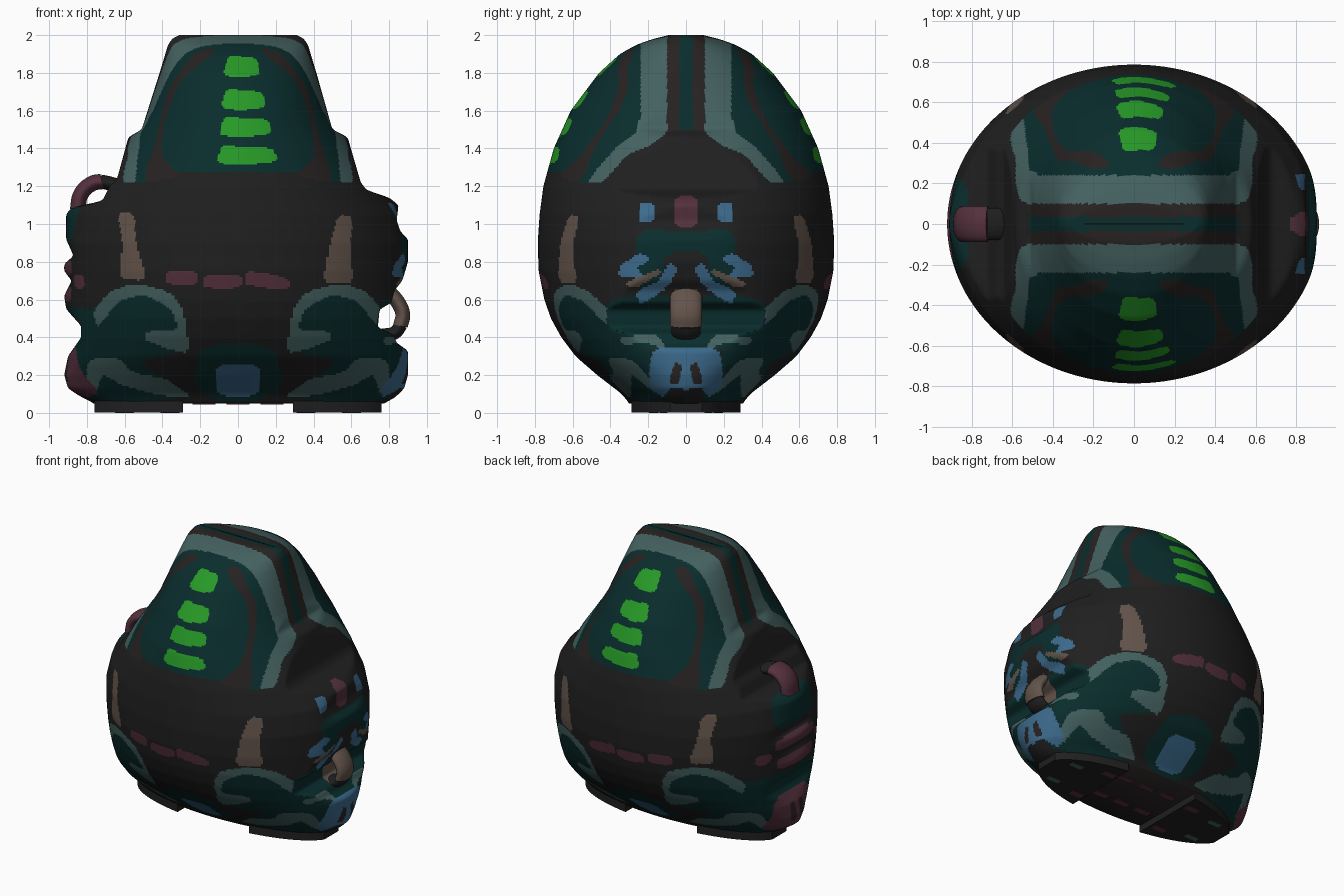
import bpy, bmesh
from math import sin, cos, pi, sqrt, radians

cube = bpy.data.objects.get("Cube")
if cube:
    bpy.data.objects.remove(cube)

# ---- materials
NAMES = ["charcoal", "deep_teal", "pale_teal", "green", "dark_brown", "plum", "tan", "blue"]
COLOURS = [(.014, .014, .014), (.003, .026, .026), (.057, .12, .116), (.02, .32, .02),
           (.021, .016, .016), (.09, .03, .047), (.125, .088, .07), (.045, .145, .265)]
MATS = {}
for name, colour in zip(NAMES, COLOURS):
    mat = bpy.data.materials.new(name)
    mat.use_nodes = True
    mat.diffuse_color = (*colour, 1)
    shader = mat.node_tree.nodes["Principled BSDF"]
    shader.inputs["Base Color"].default_value = (*colour, 1)
    shader.inputs["Roughness"].default_value = .8
    MATS[name] = mat


def finish(bm, name, materials, angle=40):
    bmesh.ops.recalc_face_normals(bm, faces=bm.faces)
    mesh = bpy.data.meshes.new(name)
    bm.to_mesh(mesh)
    bm.free()
    obj = bpy.data.objects.new(name, mesh)
    bpy.context.collection.objects.link(obj)
    for material in materials:
        mesh.materials.append(MATS[material])
    bpy.ops.object.select_all(action='DESELECT')
    obj.select_set(True)
    bpy.context.view_layer.objects.active = obj
    bpy.ops.object.shade_smooth_by_angle(angle=radians(angle))


# ---- outline profiles: (height, half size)
DEPTH = [(.05, .3), (.1, .34), (.2, .47), (.3, .585), (.4, .66), (.5, .715), (.6, .75), (.75, .78),
         (.9, .785), (1.05, .775), (1.2, .755), (1.4, .7), (1.6, .61), (1.8, .46), (1.9, .35),
         (1.95, .26), (1.985, .16), (2, .08)]
RIGHT_EDGE = [(.05, .77), (.08, .83), (.13, .88), (.2, .9), (.33, .9), (.37, .84), (.42, .82),
              (.45, .74), (.55, .75), (.58, .81), (.65, .83), (.7, .87), (.8, .9), (.92, .9),
              (.96, .86), (1.02, .84), (1.1, .85), (1.14, .8), (1.18, .68), (1.22, .65),
              (1.46, .58), (1.5, .5), (1.8, .415), (1.95, .37), (1.99, .34), (2, .3)]
LEFT_EDGE = [(.05, .76), (.09, .84), (.13, .9), (.2, .92), (.3, .9), (.4, .83), (.46, .83),
             (.55, .91), (.62, .92), (.7, .88), (.75, .92), (.79, .92), (.83, .87), (.92, .91),
             (1.05, .91), (1.09, .88), (1.12, .72), (1.2, .68), (1.24, .64), (1.46, .58),
             (1.5, .51), (1.8, .415), (1.95, .37), (1.99, .34), (2, .3)]
# calm outline followed by the front and back faces, away from the lumpy rim
BROAD = [(.05, .78), (.13, .87), (.25, .91), (.7, .92), (.9, .92), (1.05, .88), (1.2, .77),
         (1.4, .62), (1.5, .55), (1.6, .49), (1.8, .42), (1.95, .37), (2, .3)]


def sample(profile, z):
    for (z0, a), (z1, b) in zip(profile, profile[1:]):
        if z <= z1:
            return a + (b - a) * max(0, z - z0) / (z1 - z0)
    return profile[-1][1]


def smooth(profile, z, reach=.01):
    return sum(sample(profile, z + k * reach) for k in (-1, 0, 0, 1)) / 4


# ---- painted regions: rounded polygons seen from the front or from the flanks
REGIONS = []


def paint(colour, points, view="front", mirror=False):
    if mirror:
        paint(colour, [(-x, z) for x, z in points], view)
    for _ in range(2):
        points = [(p[0] * a + q[0] * (1 - a), p[1] * a + q[1] * (1 - a))
                  for p, q in zip(points, points[1:] + points[:1]) for a in (.84, .16)]
    xs, zs = zip(*points)
    REGIONS.append((NAMES.index(colour), view, points, min(xs), max(xs), min(zs), max(zs)))


def inside(points, x, z):
    hit = False
    for (ax, az), (bx, bz) in zip(points, points[1:] + points[:1]):
        if (az > z) != (bz > z) and x < ax + (bx - ax) * (z - az) / (bz - az):
            hit = not hit
    return hit


def block(colour, x0, x1, z0, z1, view="front"):
    paint(colour, [(x0, z0), (x1, z0), (x1, z1), (x0, z1)], view)


# hood lower flaps, dark arcs and trim
paint("deep_teal", [(.3, 1.6), (.7, 1.6), (.65, 1.22), (.48, 1.22), (.3, 1.28),
                    (-.3, 1.28), (-.48, 1.22), (-.65, 1.22), (-.7, 1.6), (-.3, 1.6)])
paint("dark_brown", [(.1, 1.93), (.22, 1.92), (.37, 1.72), (.44, 1.42), (.51, 1.22), (.3, 1.25),
                     (.41, 1.36), (.39, 1.55), (.31, 1.76)], mirror=True)
paint("charcoal", [(-.2, 1.5), (.16, 1.49), (.28, 1.41), (.46, 1.22), (.4, 1.1), (-.2, 1.1)], "both")
paint("pale_teal", [(.1, 1.56), (.25, 1.56), (.26, 1.48), (.36, 1.42), (.53, 1.22), (.44, 1.22),
                    (.31, 1.37), (.18, 1.42), (.1, 1.48)], "both")
# green vents, widening downwards
for i, z in enumerate((1.835, 1.66, 1.515, 1.365)):
    left, right, half = -.08 - .012 * i, .12 + .03 * i, .062 - .003 * i
    paint("green", [(left, z - half * .8), (.02, z - half), (right, z - half * .7),
                    (right - .02, z + half * .7), (.03, z + half * .8), (left + .03, z + half)])
# chest markings
paint("tan", [(-.64, 1.06), (-.55, 1.06), (-.54, .9), (-.48, .7), (-.63, .71), (-.61, .9)])
paint("tan", [(.53, 1.05), (.61, 1.04), (.595, .88), (.61, .68), (.45, .69), (.48, .86)])
block("plum", -.38, -.21, .68, .75)
block("plum", -.18, .02, .66, .73)
paint("plum", [(.03, .68), (.04, .75), (.16, .74), (.27, .71), (.27, .65), (.15, .66)])
# belly plate
paint("deep_teal", [(-.24, .14), (-.2, .34), (0, .38), (.2, .34), (.24, .14), (.1, .06), (-.1, .06)])
block("blue", -.12, .12, .09, .26)
# folded legs
paint("deep_teal", [(.28, .32), (.32, .56), (.6, .66), (.86, .5), (.86, .06), (.25, .07), (.55, .28)],
      mirror=True)
paint("pale_teal", [(.25, .3), (.29, .55), (.36, .64), (.55, .69), (.7, .63), (.8, .48), (.74, .45),
                    (.64, .59), (.5, .63), (.36, .56), (.31, .44), (.5, .43), (.49, .38)], mirror=True)
paint("pale_teal", [(.24, .08), (.37, .18), (.55, .21), (.65, .3), (.8, .28), (.8, .1), (.75, .1),
                    (.72, .21), (.6, .14), (.4, .09)], mirror=True)
# right flank, given as distance from the middle and height
block("deep_teal", -.1, .42, .34, .62, "right")
block("deep_teal", .08, .26, .66, .97, "right")
block("deep_teal", -.1, .2, .86, .96, "right")
block("charcoal", -.1, .12, .66, .84, "right")
paint("pale_teal", [(.1, .33), (.15, .42), (.36, .4), (.34, .36), (.2, .37)], "right")
paint("blue", [(-.1, .1), (.08, .14), (.12, .08), (.2, .14), (.18, .35), (-.1, .34)], "right")
paint("dark_brown", [(.04, .15), (.09, .16), (.06, .27), (.02, .25)], "right")
paint("blue", [(.04, .76), (.1, .66), (.24, .57), (.27, .64), (.14, .7), (.09, .8)], "right")
paint("blue", [(.2, .71), (.36, .72), (.35, .78), (.24, .85), (.18, .81), (.27, .77)], "right")
paint("tan", [(.12, .75), (.16, .76), (.33, .68), (.26, .66)], "right")
block("tan", -.1, .08, .4, .66, "right")
block("blue", .17, .25, 1.01, 1.11, "right")
block("plum", -.1, .06, .98, 1.15, "right")
# left flank
block("deep_teal", -.1, .4, .38, .56, "left")
block("deep_teal", -.1, .22, .88, 1.1, "left")
block("plum", -.1, .2, .09, .37, "left")
block("dark_brown", .02, .07, .16, .3, "left")
block("plum", -.1, .2, .59, .67, "left")
block("plum", -.1, .22, .73, .81, "left")
block("plum", .25, .36, .66, .73, "left")


def colour_at(x, y, z):
    # hood stripes run along the ridge; regions painted later lie on top
    result, ridge = 0, z > 1.48 and abs(y) < .24
    if z > 1.48:
        stripes = [(.035, "deep_teal"), (.1, "dark_brown"), (.24, "pale_teal"), (2, "deep_teal")]
        result = NAMES.index(next(c for limit, c in stripes if abs(y) < limit))
    flank = ("both", "right" if x > 0 else "left")
    for index, view, points, x0, x1, z0, z1 in REGIONS:
        if view == "front":
            u, allowed = x, not ridge
        else:
            u, allowed = abs(y), view in flank and abs(x) > .42
        if allowed and x0 < u < x1 and z0 < z < z1 and inside(points, u, z):
            result = index
    return result


# ---- body: stacked ovals, lumpy at the rim and calm towards front and back
ROWS, SIDES = 210, 360
levels = [2 - 1.95 * (1 - r / ROWS) ** 1.25 for r in range(ROWS + 1)]
stack = [(z, smooth(DEPTH, z)) for z in levels] + [(2, .066), (2, .034), (2, .002)]
bm = bmesh.new()
rings = []
for z, depth in stack:
    right, left, broad = (smooth(p, z) for p in (RIGHT_EDGE, LEFT_EDGE, BROAD))
    ring = []
    for s in range(SIDES):
        a = 2 * pi * (s + .5) / SIDES
        y = depth * sin(a)
        edge = right if cos(a) > 0 else left
        t = min(1, abs(y) / .3)
        width = edge + (broad - edge) * t * t * (3 - 2 * t)
        x = max(-edge, min(edge, width * cos(a)))
        ring.append(bm.verts.new((x, y, z)))
    rings.append(ring)
for low, high in zip(rings, rings[1:]):
    for s in range(SIDES):
        t = (s + 1) % SIDES
        face = bm.faces.new((low[s], low[t], high[t], high[s]))
        face.material_index = colour_at(*face.calc_center_median())
bm.faces.new(rings[0][::-1]).material_index = NAMES.index("dark_brown")
finish(bm, "body", NAMES, 60)


def plate(name, colour, x, y, width, length, z):
    bm = bmesh.new()
    bmesh.ops.create_cube(bm, size=1)
    bmesh.ops.scale(bm, vec=(width, length, .006), verts=bm.verts)
    bmesh.ops.translate(bm, vec=(x, y, z), verts=bm.verts)
    finish(bm, name, [colour])


# ---- feet: shallow pads cut from the base oval, with patches underneath
def foot(name, side):
    bm = bmesh.new()
    xs = [.29 + .47 * i / 12 for i in range(13)]
    edge = [(x, .31 * sqrt(1 - (x / .79) ** 2)) for x in xs]
    outline = edge + [(x, -y) for x, y in reversed(edge)]
    base = bm.faces.new([bm.verts.new((side * x, y, .003)) for x, y in outline])
    top = bmesh.ops.extrude_face_region(bm, geom=[base])["geom"]
    bmesh.ops.translate(bm, vec=(0, 0, .07), verts=[v for v in top if isinstance(v, bmesh.types.BMVert)])
    finish(bm, name, ["charcoal"])
    for y in (-.17, .17):
        plate(name + "_inner_patch", "plum", side * .36, y, .1, .05, .003)
        plate(name + "_outer_patch", "pale_teal", side * .6, y * .7, .1, .04, .003)


foot("left_foot", 1)
foot("right_foot", -1)

# ---- underside dashes
for x in (-.18, 0, .18):
    for y in (-.13, .13):
        plate("underside_dash", "plum", x, y, .12, .05, .048)


# ---- side loops: bent tubes widened front to back
def loop(name, colour, points, radius):
    curve = bpy.data.curves.new(name, 'CURVE')
    curve.dimensions = '3D'
    curve.bevel_depth, curve.bevel_resolution, curve.use_fill_caps = radius, 5, True
    spline = curve.splines.new('BEZIER')
    spline.bezier_points.add(len(points) - 1)
    for point, (x, z) in zip(spline.bezier_points, points):
        point.co = (x, 0, z)
        point.handle_left_type = point.handle_right_type = 'AUTO'
    curve.materials.append(MATS[colour])
    obj = bpy.data.objects.new(name, curve)
    obj.scale.y = 2.1
    bpy.context.collection.objects.link(obj)


loop("right_upper_loop", "plum", [(-.85, 1.07), (-.83, 1.16), (-.77, 1.215), (-.72, 1.225)], .042)
loop("right_upper_loop_root", "charcoal", [(-.73, 1.225), (-.68, 1.215), (-.6, 1.19)], .038)
loop("left_lower_loop", "tan", [(.8, .64), (.85, .58), (.872, .52), (.86, .46)], .04)
loop("left_lower_loop_root", "charcoal", [(.865, .47), (.83, .425), (.76, .41)], .036)
